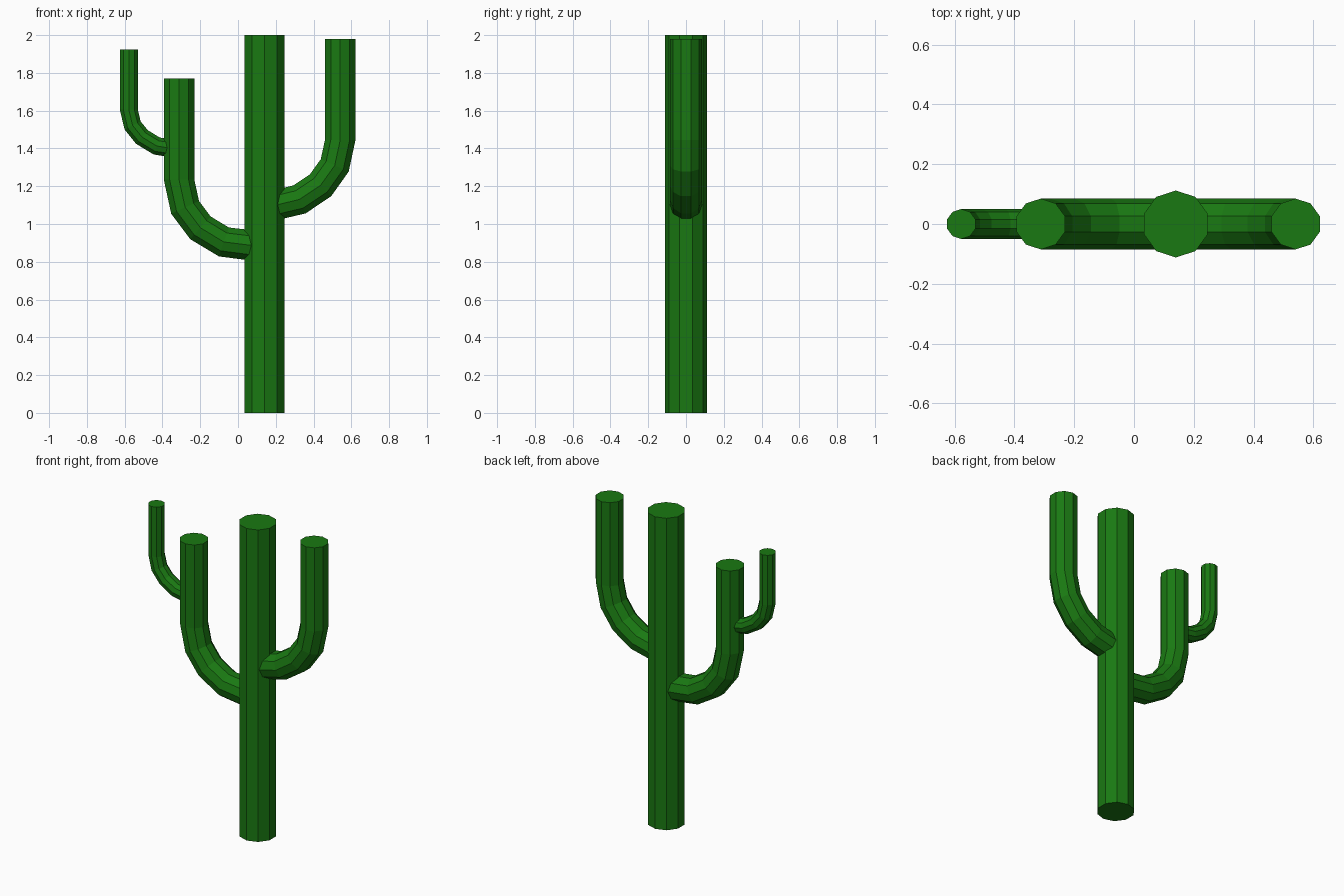
import bpy, bmesh, math
from mathutils import Vector

if "Cube" in bpy.data.objects:
    bpy.data.objects.remove(bpy.data.objects["Cube"])

green = bpy.data.materials.new("cactus_green")
green.diffuse_color = (0.01, 0.19, 0.006, 1)
green.use_nodes = True
green.node_tree.nodes["Principled BSDF"].inputs["Base Color"].default_value = green.diffuse_color


def tube(name, path, radius, sides=10):
    """Sweep a flat-sided ring along a path of (x, z) points."""
    pts = [Vector((x, 0, z)) for x, z in path]
    bm = bmesh.new()
    rings = []
    for i, p in enumerate(pts):
        t = Vector((0, 0, 0))
        if i > 0:
            t += (p - pts[i - 1]).normalized()
        if i < len(pts) - 1:
            t += (pts[i + 1] - p).normalized()
        if i == len(pts) - 2 or len(pts) == 2:
            t = Vector((0, 0, 1))       # straight upper stem
        elif i == len(pts) - 1:
            t = Vector((0, 0, 1))       # level cut top
        elif i == 0:
            t = Vector((math.copysign(1, t.x), 0, 0))  # horizontal root
        t.normalize()
        y = Vector((0, 1, 0))
        side = y.cross(t)
        rings.append([bm.verts.new(p + radius * (math.cos(a) * y + math.sin(a) * side))
                      for a in (2 * math.pi * k / sides for k in range(sides))])
    for a, b in zip(rings, rings[1:]):
        for k in range(sides):
            n = (k + 1) % sides
            bm.faces.new((a[k], a[n], b[n], b[k]))
    bm.faces.new(rings[0])
    bm.faces.new(rings[-1])
    bmesh.ops.recalc_face_normals(bm, faces=bm.faces[:])
    me = bpy.data.meshes.new(name)
    bm.to_mesh(me)
    bm.free()
    me.materials.append(green)
    ob = bpy.data.objects.new(name, me)
    bpy.context.collection.objects.link(ob)


# Main stem
tube("trunk", [(0.14, 0), (0.14, 2)], 0.112)

# Curved arms, from root to tip
tube("right_arm", [(0.20, 1.10), (0.325, 1.13), (0.437, 1.205), (0.512, 1.31),
                   (0.541, 1.444), (0.541, 1.98)], 0.085)
tube("left_arm", [(0.07, 0.887), (-0.075, 0.905), (-0.199, 0.98), (-0.28, 1.088),
                  (-0.312, 1.235), (-0.312, 1.77)], 0.085)

# Small branch on the left arm
tube("small_branch", [(-0.35, 1.40), (-0.43, 1.413), (-0.508, 1.46), (-0.558, 1.522),
                      (-0.578, 1.605), (-0.578, 1.925)], 0.05)
